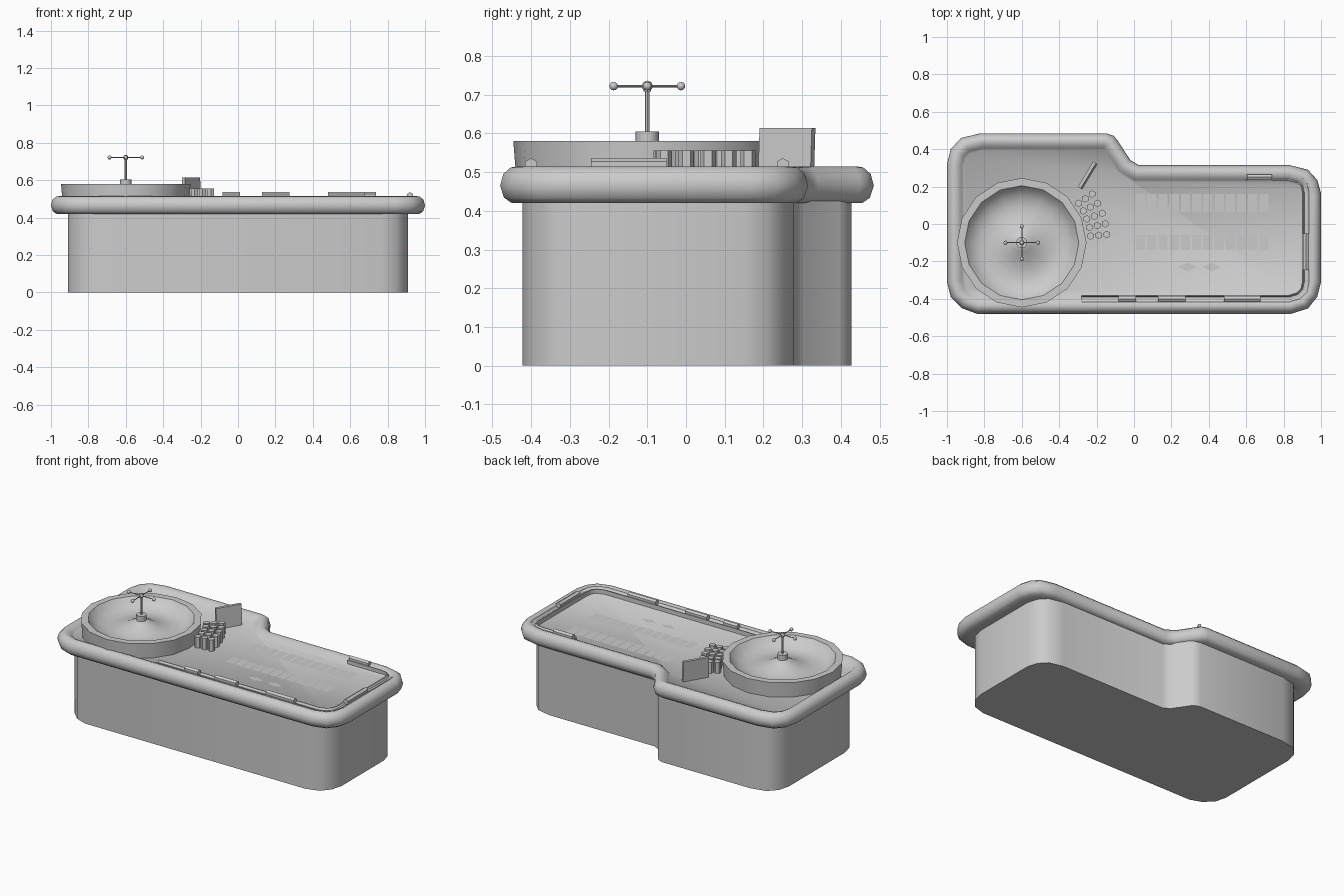
import bpy, bmesh, math
from mathutils import Vector, Matrix

if "Cube" in bpy.data.objects:
    bpy.data.objects.remove(bpy.data.objects["Cube"])

FELT = 0.486
WHEEL = (-0.6, -0.1)


def finish(bm, name, angle=35):
    bmesh.ops.recalc_face_normals(bm, faces=bm.faces)
    me = bpy.data.meshes.new(name)
    bm.to_mesh(me)
    bm.free()
    ob = bpy.data.objects.new(name, me)
    bpy.context.collection.objects.link(ob)
    bpy.ops.object.select_all(action='DESELECT')
    ob.select_set(True)
    bpy.context.view_layer.objects.active = ob
    if angle:
        bpy.ops.object.shade_smooth_by_angle(angle=math.radians(angle))
    return ob


def offset(pts, d):
    """Inset a counter-clockwise outline by d using mitred corners."""
    out = []
    for i, p in enumerate(pts):
        a = (p - pts[i - 1]).normalized()
        b = (pts[(i + 1) % len(pts)] - p).normalized()
        na, nb = Vector((-a.y, a.x)), Vector((-b.y, b.x))
        out.append(p + (na + nb) * d / (1 + na.dot(nb)))
    return out


def loft(bm, rings, cap_start=True, cap_end=True, closed=True):
    loops = [[bm.verts.new(c) for c in r] for r in rings]
    n = len(loops[0])
    for a, b in zip(loops, loops[1:]):
        for i in range(n if closed else n - 1):
            j = (i + 1) % n
            bm.faces.new((a[i], a[j], b[j], b[i]))
    if cap_start:
        bm.faces.new(loops[0])
    if cap_end:
        bm.faces.new(loops[-1])


def cylinder(bm, p, q, r, sides, r2=None):
    p, q = Vector(p), Vector(q)
    d = q - p
    m = Matrix.Translation((p + q) / 2) @ d.to_track_quat('Z', 'Y').to_matrix().to_4x4()
    bmesh.ops.create_cone(bm, cap_ends=True, segments=sides, radius1=r,
                          radius2=r if r2 is None else r2, depth=d.length, matrix=m)


def ball(bm, c, r):
    bmesh.ops.create_uvsphere(bm, u_segments=10, v_segments=6, radius=r,
                              matrix=Matrix.Translation(c))


# table outline with the notch at the back
outline = [Vector(p) for p in (
    (-1, -0.31), (-0.98, -0.39), (-0.92, -0.45), (-0.84, -0.48),
    (0.84, -0.48), (0.93, -0.452), (0.98, -0.39), (1, -0.31),
    (1, 0.165), (0.98, 0.235), (0.93, 0.29), (0.83, 0.315),
    (0.025, 0.315), (-0.02, 0.342), (-0.09, 0.45), (-0.11, 0.472),
    (-0.15, 0.485), (-0.82, 0.485), (-0.925, 0.46), (-0.98, 0.40), (-1, 0.32))]

# padded rim and recessed table top in one lofted body
bm = bmesh.new()
profile = [(0.085, 0.42), (0.03, 0.42), (0.01, 0.434), (0, 0.465), (0.008, 0.495),
           (0.027, 0.512), (0.045, 0.515), (0.065, 0.508), (0.08, 0.495), (0.09, FELT)]
loft(bm, [[(p.x, p.y, z) for p in offset(outline, d)] for d, z in profile])
finish(bm, "padded_table_top", 60)

# pedestal base
bm = bmesh.new()
loft(bm, [[(p.x * 0.91, p.y * 0.88, z) for p in outline] for z in (0, 0.43)])
finish(bm, "table_base")

# wheel bowl: turned profile with a raised cone in the middle
bm = bmesh.new()
bowl = [(0.338, 0.48), (0.346, 0.58), (0.305, 0.58), (0.285, 0.555), (0.25, 0.53),
        (0.20, 0.518), (0.15, 0.522), (0.10, 0.537), (0.05, 0.562), (0.025, 0.575)]
loft(bm, [[(WHEEL[0] + r * math.sin(k * math.tau / 16),
            WHEEL[1] + r * math.cos(k * math.tau / 16), z) for k in range(16)]
          for r, z in bowl])
finish(bm, "wheel_bowl")

# wheel hub, spindle and four-arm handle with ball ends
bm = bmesh.new()
wx, wy = WHEEL
cylinder(bm, (wx, wy, 0.56), (wx, wy, 0.605), 0.03, 12)
cylinder(bm, (wx, wy, 0.60), (wx, wy, 0.725), 0.006, 8)
cylinder(bm, (wx, wy, 0.708), (wx, wy, 0.733), 0.010, 8)
ball(bm, (wx, wy, 0.722), 0.014)
for dx, dy in ((1, 0), (-1, 0), (0, 1), (0, -1)):
    tip = (wx + 0.087 * dx, wy + 0.087 * dy, 0.722)
    cylinder(bm, (wx, wy, 0.722), tip, 0.003, 6)
    ball(bm, tip, 0.011)
finish(bm, "wheel_spindle")

# stacks of chips fanned around the wheel
bm = bmesh.new()
for row in range(5):
    a = math.radians(5.5 + 7.3 * row)
    for r in (0.37, 0.413, 0.457):
        x, y = wx + r * math.cos(a), wy + r * math.sin(a)
        cylinder(bm, (x, y, FELT - 0.004), (x, y, 0.556), 0.02, 6)
finish(bm, "chip_stacks")

# leaning sign panel beside the wheel
bm = bmesh.new()
along = Vector((0.085, 0.14, 0)).normalized()
side = Vector((along.y, -along.x, 0))
lean = (Vector((0, 0, 1)) - side * 0.06).normalized()
m = Matrix((along, side, lean)).transposed().to_4x4()
m.translation = (-0.248, 0.26, 0.548)
bmesh.ops.create_cube(bm, size=1, matrix=m @ Matrix.Diagonal((0.158, 0.018, 0.132, 1)))
finish(bm, "sign_panel", 0)

# shallow chip rail swept around the player side
path = [Vector(p) for p in (
    (-0.28, -0.4), (0.83, -0.4), (0.88, -0.385), (0.91, -0.355), (0.92, -0.31),
    (0.92, 0.17), (0.91, 0.215), (0.88, 0.24), (0.83, 0.25), (0.6, 0.25))]
bm = bmesh.new()
section = [(-0.021, 0.485), (-0.021, 0.513), (-0.016, 0.513), (-0.009, 0.501),
           (0.009, 0.501), (0.016, 0.513), (0.021, 0.513), (0.021, 0.485)]
rings = []
for i, p in enumerate(path):
    a = (p - path[max(i - 1, 0)]) if i else (path[1] - p)
    b = (path[i + 1] - p) if i < len(path) - 1 else a
    a, b = a.normalized(), b.normalized()
    n = Vector((-a.y - b.y, a.x + b.x)) / (1 + a.dot(b))
    rings.append([(p.x + n.x * s, p.y + n.y * s, z) for s, z in section])
loft(bm, rings)
finish(bm, "chip_rail")

# rolls of chips lying in the rail
bm = bmesh.new()
for a, b in (((-0.083, -0.4), (0.012, -0.4)), ((0.127, -0.4), (0.275, -0.4)),
             ((0.482, -0.4), (0.675, -0.4)), ((0.92, -0.245), (0.92, -0.05)),
             ((0.605, 0.25), (0.737, 0.25))):
    cylinder(bm, (*a, 0.518), (*b, 0.518), 0.018, 6)
finish(bm, "rail_chips")

# betting layout: inlaid number boxes and two diamonds on the felt
bm = bmesh.new()
z = FELT + 0.0006


def patch(pts):
    bm.faces.new([bm.verts.new((x, y, z)) for x, y in pts])


for i in range(12):
    x = 0.01 + 0.06 * i
    for y0, y1 in ((0.065, 0.16), (-0.14, -0.06)):
        patch([(x, y0), (x + 0.05, y0), (x + 0.05, y1), (x, y1)])
for x in (0.285, 0.415):
    patch([(x - 0.05, -0.23), (x, -0.253), (x + 0.05, -0.23), (x, -0.207)])
finish(bm, "betting_layout", 0)
